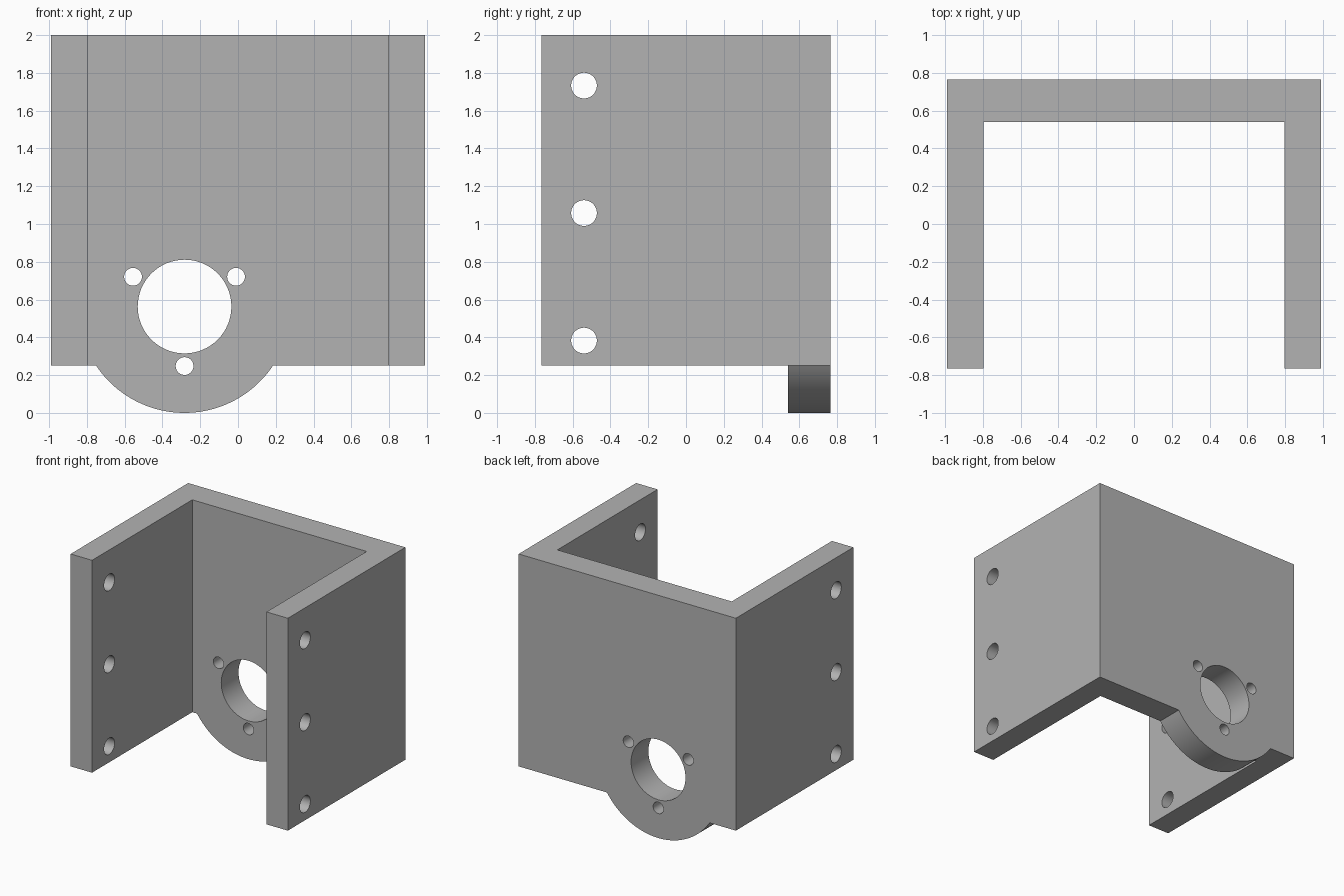
import bpy
import bmesh
import math
from mathutils import Matrix, Vector

cube = bpy.data.objects.get("Cube")
if cube:
    bpy.data.objects.remove(cube, do_unlink=True)

# Main dimensions
HALF_X, HALF_Y, TOP, BASE = 0.99, 0.765, 2.0, 0.25
INNER_X, INNER_Y = 0.795, 0.54
BORE_X, BORE_Z, LUG_R = -0.283, 0.563, 0.563

grey = bpy.data.materials.new("plain grey")
grey.use_nodes = True
colour = (0.45, 0.45, 0.45, 1)
grey.diffuse_color = colour
grey.node_tree.nodes["Principled BSDF"].inputs["Base Color"].default_value = colour


def make_object(name, bm):
    bmesh.ops.recalc_face_normals(bm, faces=bm.faces)
    mesh = bpy.data.meshes.new(name)
    bm.to_mesh(mesh)
    bm.free()
    mesh.materials.append(grey)
    obj = bpy.data.objects.new(name, mesh)
    bpy.context.collection.objects.link(obj)
    return obj


def add_hole(bm, centre, radius, axis, depth):
    turn = Vector((0, 0, 1)).rotation_difference(Vector(axis)).to_matrix().to_4x4()
    bmesh.ops.create_cone(bm, cap_ends=True, segments=64, radius1=radius, radius2=radius,
                          depth=depth, matrix=Matrix.Translation(centre) @ turn)


# Front outline: rectangle with a round lug hanging below, extruded front to back
reach = math.acos((BORE_Z - BASE) / LUG_R)
outline = [(HALF_X, BASE), (HALF_X, TOP), (-HALF_X, TOP), (-HALF_X, BASE)]
steps = 48
for i in range(steps + 1):
    a = -reach + 2 * reach * i / steps
    outline.append((BORE_X + LUG_R * math.sin(a), BORE_Z - LUG_R * math.cos(a)))
bm = bmesh.new()
face = bm.faces.new([bm.verts.new((x, -HALF_Y, z)) for x, z in outline])
out = bmesh.ops.extrude_face_region(bm, geom=[face])
bmesh.ops.translate(bm, vec=(0, 2 * HALF_Y, 0),
                    verts=[v for v in out["geom"] if isinstance(v, bmesh.types.BMVert)])
bracket = make_object("mounting_bracket", bm)

# Open channel between the side walls
bm = bmesh.new()
length = INNER_Y + 1
bmesh.ops.create_cube(bm, size=1, matrix=Matrix.Translation((0, INNER_Y - length / 2, 1))
                      @ Matrix.Diagonal((2 * INNER_X, length, 4, 1)))
channel = make_object("channel_cutter", bm)

# Bore, three screw holes around it, and three cross holes through both walls
bm = bmesh.new()
add_hole(bm, (BORE_X, HALF_Y, BORE_Z), 0.248, (0, 1, 0), 0.8)
for degrees in (30, 150, 270):
    a = math.radians(degrees)
    add_hole(bm, (BORE_X + 0.315 * math.cos(a), HALF_Y, BORE_Z + 0.315 * math.sin(a)),
             0.047, (0, 1, 0), 0.8)
for z in (0.383, 1.058, 1.733):
    add_hole(bm, (0, -0.54, z), 0.068, (1, 0, 0), 3)
holes = make_object("hole_cutter", bm)

# Apply the cuts and drop the cutters
for cutter in (channel, holes):
    cutter.hide_render = True
    cut = bracket.modifiers.new(cutter.name, "BOOLEAN")
    cut.operation = "DIFFERENCE"
    cut.solver = "EXACT"
    cut.object = cutter
bpy.context.view_layer.objects.active = bracket
bracket.select_set(True)
for name in [m.name for m in bracket.modifiers]:
    bpy.ops.object.modifier_apply(modifier=name)
for cutter in (channel, holes):
    bpy.data.objects.remove(cutter, do_unlink=True)

bpy.ops.object.shade_smooth_by_angle(angle=math.radians(30))
